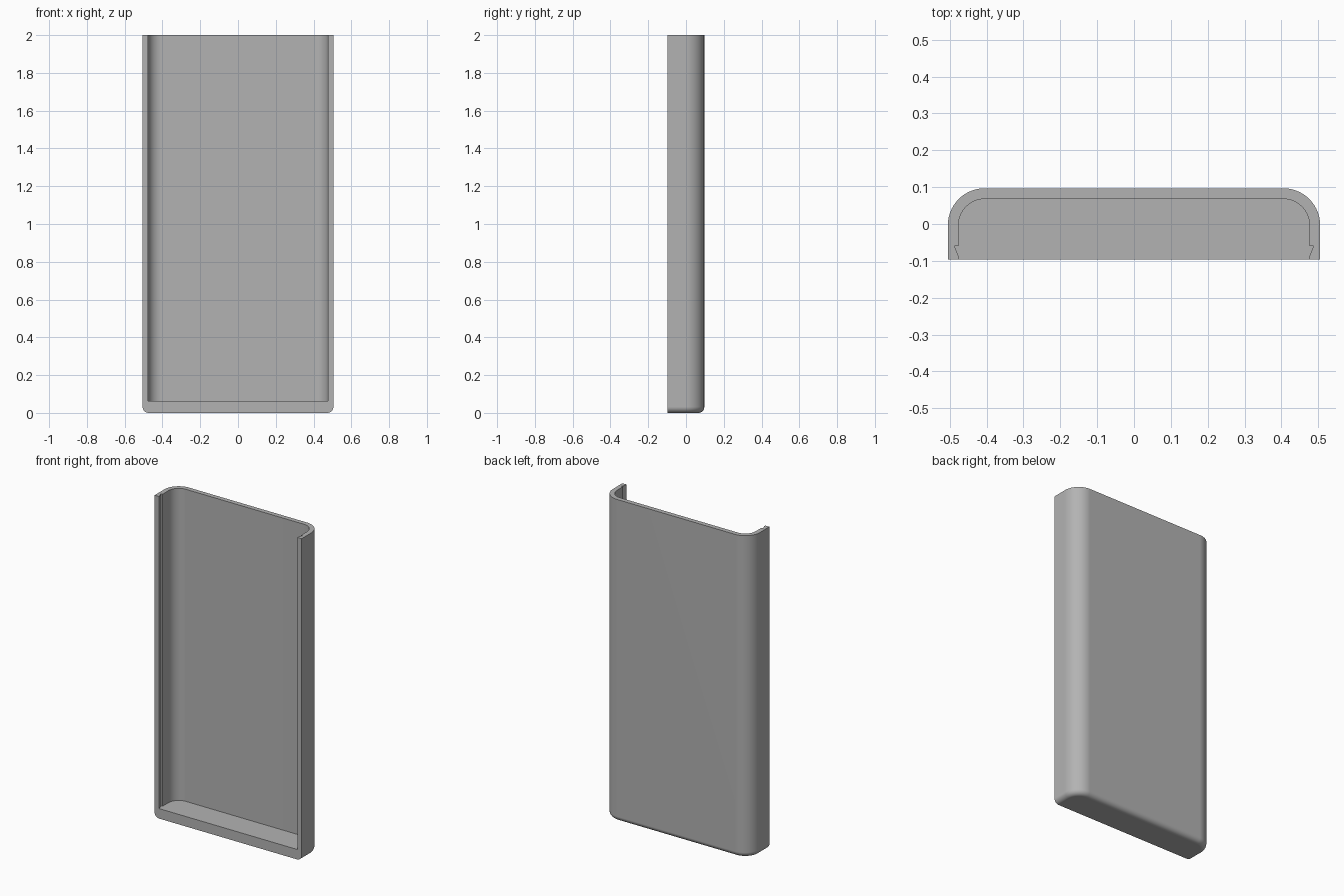
import bpy, bmesh
from math import sin, cos, pi

cube = bpy.data.objects.get("Cube")
if cube:
    bpy.data.objects.remove(cube)

HALF_W, HALF_D, HEIGHT = 0.505, 0.097, 2.0
CORNER, WALL, FLOOR, FILLET = 0.1, 0.029, 0.062, 0.032
GROOVE = 0.011
CORNER_STEPS, FILLET_STEPS = 14, 8

grey = bpy.data.materials.new("light grey")
grey.use_nodes = True
colour = (0.45, 0.45, 0.45, 1)
grey.diffuse_color = colour
grey.node_tree.nodes["Principled BSDF"].inputs["Base Color"].default_value = colour

bm = bmesh.new()


def ring(inset, z, groove=0.0):
    """Open U-shaped outline, from the front left edge round the back to the front right."""
    w, r = HALF_W - inset, CORNER - inset
    cx, cy = HALF_W - CORNER, HALF_D - CORNER
    half = [(w, -HALF_D), (w, -0.087), (w + groove, -0.06), (w, -0.06)]
    for i in range(CORNER_STEPS + 1):
        a = pi / 2 * i / CORNER_STEPS
        half.append((cx + r * cos(a), cy + r * sin(a)))
    outline = half + [(-x, y) for x, y in reversed(half)]
    return [bm.verts.new((x, y, z)) for x, y in outline]


def bridge(a, b):
    for i in range(len(a) - 1):
        bm.faces.new((a[i], a[i + 1], b[i + 1], b[i]))


# Outer shell with a rounded bottom edge
outer = []
for i in range(FILLET_STEPS + 1):
    t = pi / 2 * i / FILLET_STEPS
    outer.append(ring(FILLET * (1 - sin(t)), FILLET * (1 - cos(t))))
outer.append(ring(0, HEIGHT))
for low, high in zip(outer, outer[1:]):
    bridge(low, high)

# Inner pocket with snap grooves, and the open top rim
inner_low = ring(WALL, FLOOR, GROOVE)
inner_high = ring(WALL, HEIGHT, GROOVE)
bridge(inner_high, inner_low)
bridge(outer[-1], inner_high)

# Underside, pocket floor and flat front edge
bm.faces.new(outer[0])
bm.faces.new(inner_low)
bm.faces.new([r[0] for r in outer] + [inner_high[0], inner_low[0], inner_low[-1], inner_high[-1]]
             + [r[-1] for r in reversed(outer)])

bmesh.ops.remove_doubles(bm, verts=bm.verts, dist=1e-5)
bmesh.ops.recalc_face_normals(bm, faces=bm.faces)

mesh = bpy.data.meshes.new("case_shell")
bm.to_mesh(mesh)
bm.free()
mesh.materials.append(grey)
case = bpy.data.objects.new("case_shell", mesh)
bpy.context.collection.objects.link(case)

# Smooth rounded parts, crisp edges, flat panels
bpy.ops.object.select_all(action="DESELECT")
case.select_set(True)
bpy.context.view_layer.objects.active = case
bpy.ops.object.shade_smooth_by_angle(angle=pi / 6)
weighted = case.modifiers.new("flat_panels", "WEIGHTED_NORMAL")
weighted.keep_sharp = True
